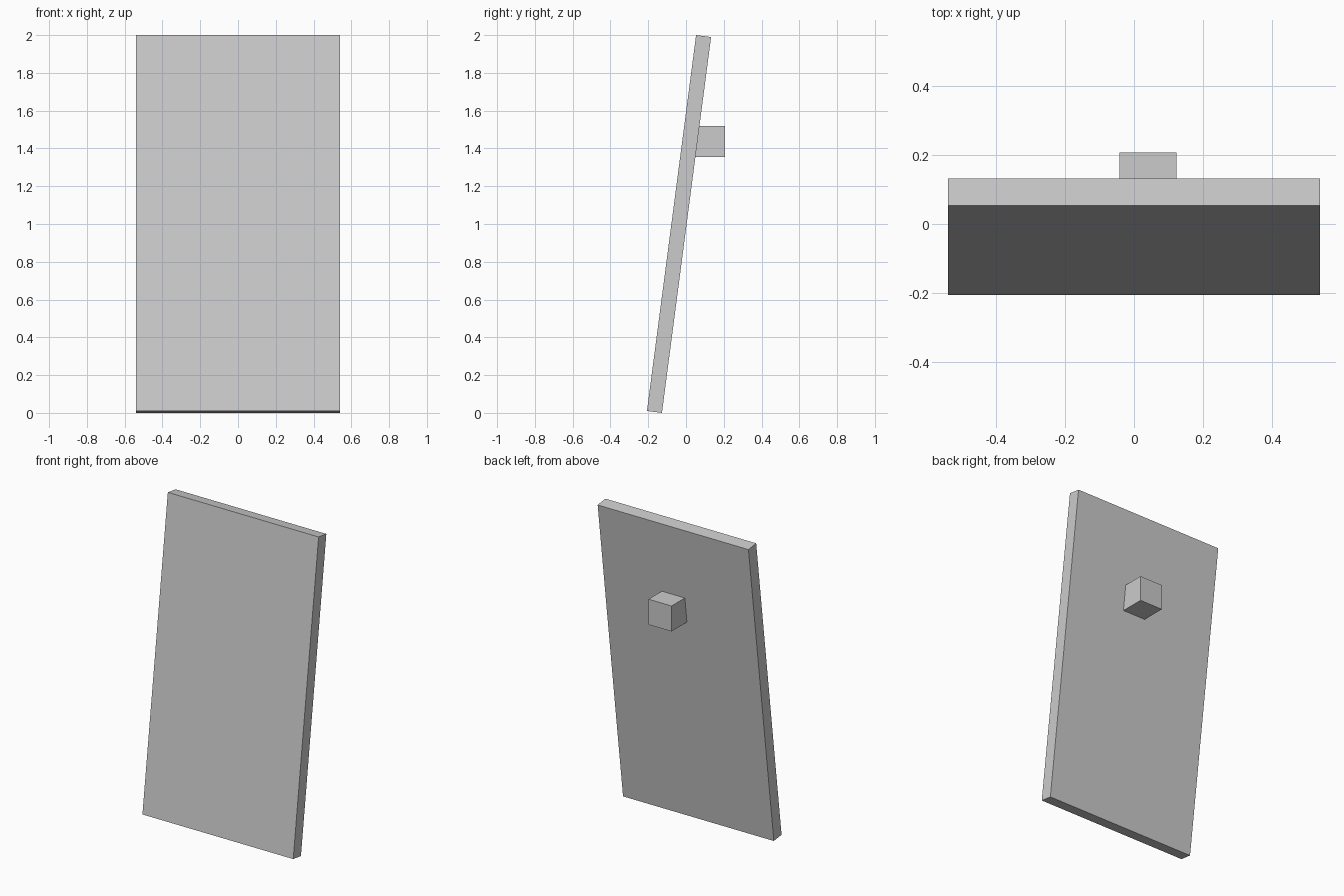
import bpy
import math

if "Cube" in bpy.data.objects:
    bpy.data.objects.remove(bpy.data.objects["Cube"])


def box(name, center, size, tilt=0.0):
    bpy.ops.mesh.primitive_cube_add(size=1, location=center, rotation=(tilt, 0, 0))
    obj = bpy.context.object
    obj.name = name
    obj.scale = size
    return obj


# Backward-leaning slab, its low edge resting on z = 0
tilt = math.radians(7.45)
thickness = 0.08
length = (2.0 - thickness * math.sin(tilt)) / math.cos(tilt)
box("leaning_panel", (0, -0.037, 1.0), (1.082, thickness, length), -tilt)

# Upright cube partly sunk into the back of the slab
box("rear_block", (0.041, 0.125, 1.436), (0.165, 0.165, 0.165))
